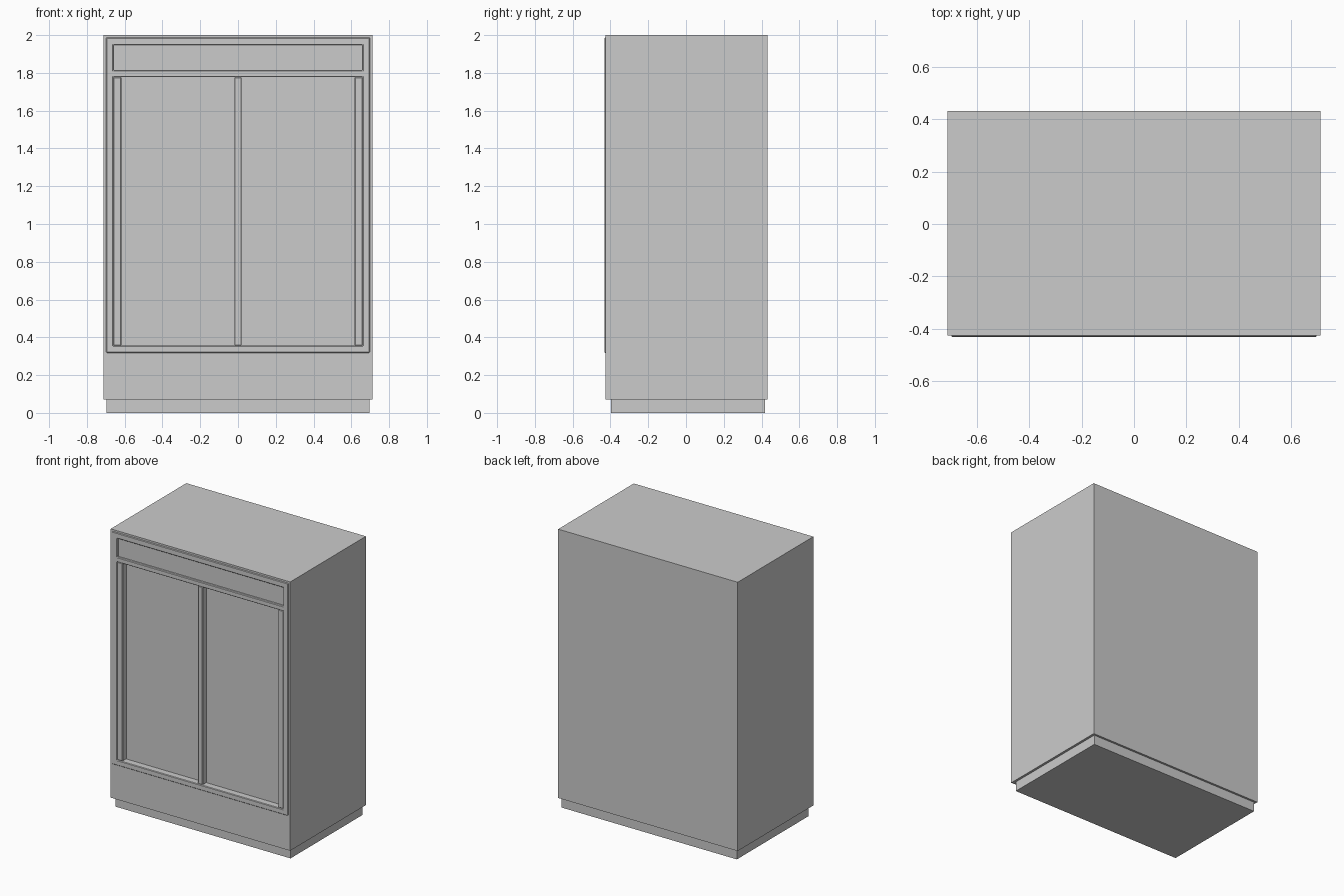
import bpy

if "Cube" in bpy.data.objects:
    bpy.data.objects.remove(bpy.data.objects["Cube"])


def box(name, x0, x1, y0, y1, z0, z1):
    """Axis-aligned box given by its limits."""
    bpy.ops.mesh.primitive_cube_add(size=1)
    ob = bpy.context.object
    ob.name = name
    ob.location = ((x0 + x1) / 2, (y0 + y1) / 2, (z0 + z1) / 2)
    ob.scale = (x1 - x0, y1 - y0, z1 - z0)
    bpy.ops.object.transform_apply(location=True, rotation=False, scale=True)
    return ob


def apply(ob, mod):
    bpy.context.view_layer.objects.active = ob
    bpy.ops.object.modifier_apply(modifier=mod.name)


def cut(target, cutter):
    """Subtract the cutter from the target."""
    mod = target.modifiers.new("opening", 'BOOLEAN')
    mod.operation = 'DIFFERENCE'
    mod.solver = 'EXACT'
    mod.object = cutter
    apply(target, mod)


def chamfer(ob, width):
    """Small flat bevel on the hard edges."""
    mod = ob.modifiers.new("chamfer", 'BEVEL')
    mod.width = width
    mod.segments = 1
    mod.limit_method = 'ANGLE'
    apply(ob, mod)


FRONT = -0.432      # face of the front frame
BODY_FRONT = -0.426
BACK = 0.432
OPEN_X = 0.66       # half width of both openings
DOOR_Z = (0.356, 1.778)
SIGN_Z = (1.813, 1.947)
PANE_Y = -0.382     # back of the door recess

# Plinth and cabinet body
box("plinth", -0.696, 0.696, -0.398, 0.417, 0, 0.07)
body = box("cabinet_body", -0.713, 0.713, BODY_FRONT, BACK, 0.07, 2.0)

# Raised front frame, its hidden back edge sunk into the body
frame = box("front_frame", -0.698, 0.698, FRONT, BODY_FRONT + 0.01, 0.318, 1.987)

# Door opening and shallow header panel
cutters = [
    box("door_cutter", -OPEN_X, OPEN_X, -0.5, PANE_Y, *DOOR_Z),
    box("header_cutter", -OPEN_X, OPEN_X, -0.5, FRONT + 0.017, *SIGN_Z),
]
for c in cutters:
    c.hide_render = True
    for part in (body, frame):
        cut(part, c)
for c in cutters:
    bpy.data.objects.remove(c, do_unlink=True)
chamfer(frame, 0.004)

# Upright door bars: left, centre, right
for name, x0, x1 in (("left_door_bar", -OPEN_X, -0.617),
                     ("centre_door_bar", -0.019, 0.019),
                     ("right_door_bar", 0.617, OPEN_X)):
    bar = box(name, x0, x1, FRONT + 0.004, PANE_Y, *DOOR_Z)
    chamfer(bar, 0.004)
